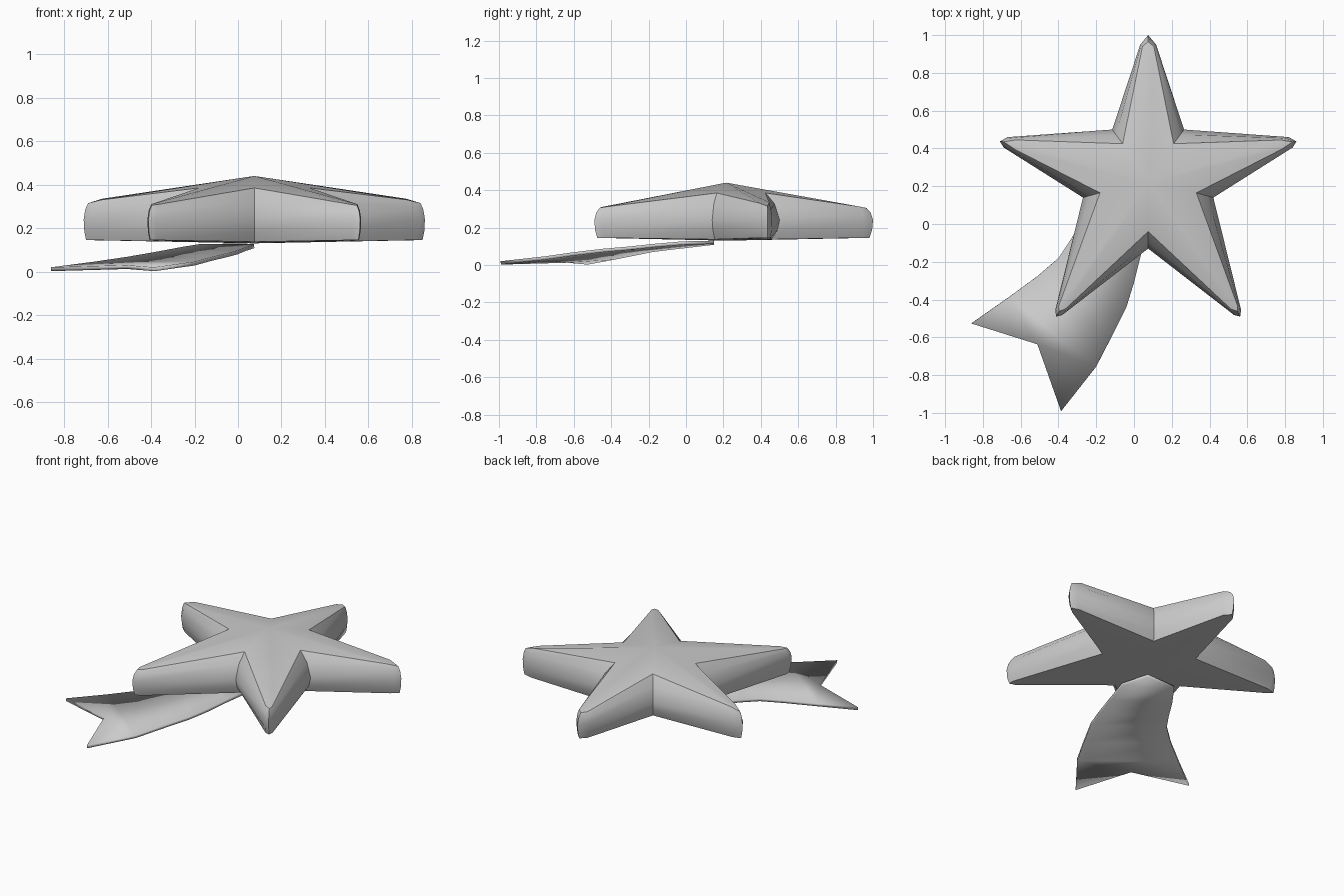
import bpy, bmesh
from mathutils import Vector

if "Cube" in bpy.data.objects:
    bpy.data.objects.remove(bpy.data.objects["Cube"])

CX = 0.075  # mirror axis of the star


def make_object(name, verts, faces, recalc=False):
    mesh = bpy.data.meshes.new(name)
    mesh.from_pydata(verts, [], faces)
    if recalc:
        bm = bmesh.new()
        bm.from_mesh(mesh)
        bmesh.ops.recalc_face_normals(bm, faces=bm.faces)
        bm.to_mesh(mesh)
        bm.free()
    obj = bpy.data.objects.new(name, mesh)
    bpy.context.collection.objects.link(obj)
    return obj


def full_ring(half):
    # half runs from the upper tip to the bottom notch; mirror the rest
    ring = [Vector(p) for p in half]
    ring += [Vector((-p[0], p[1], p[2])) for p in reversed(half[1:-1])]
    return [p + Vector((CX, 0, 0)) for p in ring]


# Star: widest outline and upper ridge, right half only
# order: tip, side, notch, side, tip, side, notch, side, tip, side, notch
outline = [(0, 1.0), (.042, .95), (.19, .5), (.745, .46), (.785, .437), (.765, .405),
           (.345, .14), (.492, -.455), (.487, -.49), (.455, -.482), (0, -.13)]
ridge = [(0, .965, .305), (.03, .94, .31), (.135, .425, .385), (.70, .445, .335),
         (.765, .435, .315), (.705, .395, .33), (.255, .165, .385), (.474, -.435, .31),
         (.472, -.462, .305), (.438, -.45, .31), (0, -.04, .385)]

upper = full_ring(ridge)
mid = full_ring([(x, y, .24) for x, y in outline])


def blend(t, height):
    # t = 0 on the outline, 1 on the ridge plan position
    out = []
    for m, u in zip(mid, upper):
        p = m.lerp(u, t)
        p.z = height(u.z)
        out.append(p)
    return out


rings = [upper,
         blend(.35, lambda z: .24 + (z - .24) * .6),
         mid,
         blend(.15, lambda z: .185),
         blend(.55, lambda z: .145 if z < .36 else .137)]
n = len(upper)
verts = [p for r in rings for p in r]
faces = []
for k in range(len(rings) - 1):
    for i in range(n):
        j = (i + 1) % n
        faces.append((k * n + i, k * n + j, (k + 1) * n + j, (k + 1) * n + i))

# Star: crown and underside, two quads per arm meeting at the centre
for base, z in ((0, .44), ((len(rings) - 1) * n, .13)):
    c = len(verts)
    verts.append(Vector((CX, .215, z)))
    for tip in range(0, n, 4):
        for s in (1, -1):
            faces.append((c, base + tip, base + (tip + s) % n, base + (tip + 2 * s) % n))
star = make_object("star_body", verts, faces, recalc=True)

# Ribbon: left and right edge stations from under the star to the tail
left = [(-.18, .15), (-.26, .04), (-.34, -.09), (-.40, -.18), (-.51, -.275), (-.66, -.385), (-.86, -.525)]
right = [(.075, -.02), (.035, -.17), (.0, -.31), (-.04, -.44), (-.12, -.60), (-.20, -.755), (-.385, -.99)]
heights = [.108, .095, .08, .069, .05, .028, .002]
rv = []
for l, r, z in zip(left, right, heights):
    rv += [(*l, z), (*r, z)]
rf = [(2 * i, 2 * i + 2, 2 * i + 3, 2 * i + 1) for i in range(5)]
rv += [(-.51, -.635, .012), (.02, .15, .112)]  # tail notch, hidden top corner
rf += [(10, 12, 14), (10, 14, 11), (11, 14, 13), (0, 1, 15)]
ribbon = make_object("ribbon_tail", rv, rf)
solid = ribbon.modifiers.new("thickness", 'SOLIDIFY')
solid.thickness = .018
solid.offset = 1

# Smooth shading with crisp edges
for obj, angle in ((star, .7), (ribbon, .5)):
    bpy.ops.object.select_all(action='DESELECT')
    obj.select_set(True)
    bpy.context.view_layer.objects.active = obj
    bpy.ops.object.shade_smooth_by_angle(angle=angle)
